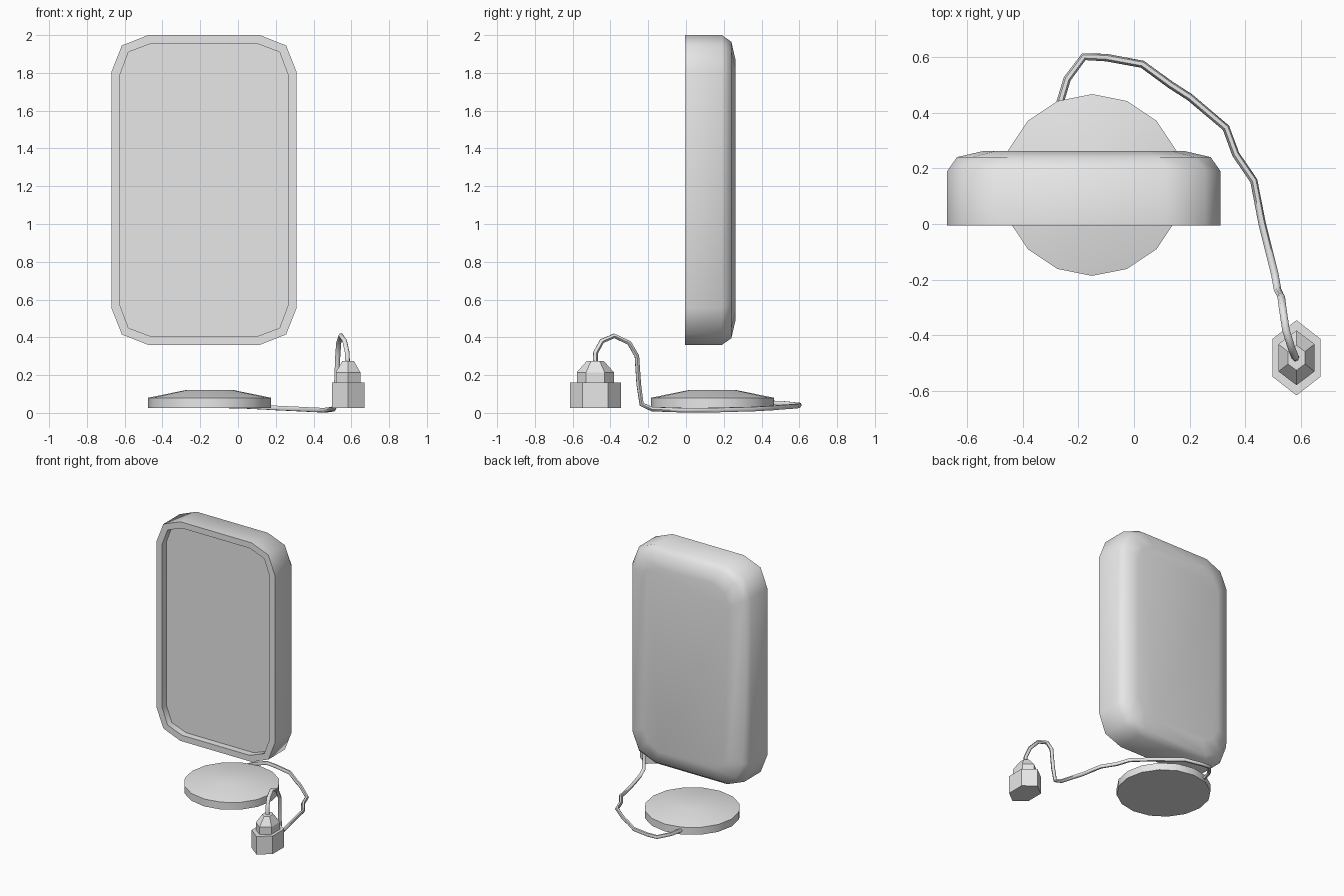
import bpy, bmesh, math

if "Cube" in bpy.data.objects:
    bpy.data.objects.remove(bpy.data.objects["Cube"])

grey = bpy.data.materials.new("plain grey")
grey.diffuse_color = (0.8, 0.8, 0.8, 1)
grey.use_nodes = True
grey.node_tree.nodes["Principled BSDF"].inputs["Base Color"].default_value = grey.diffuse_color


def finish(ob, angle):
    ob.data.materials.append(grey)
    bpy.ops.object.select_all(action='DESELECT')
    ob.select_set(True)
    bpy.context.view_layer.objects.active = ob
    bpy.ops.object.shade_smooth_by_angle(angle=math.radians(angle))


def loft(name, rings, angle):
    """Skin a stack of equal-length rings and cap both ends."""
    bm = bmesh.new()
    loops = [[bm.verts.new(p) for p in r] for r in rings]
    n = len(loops[0])
    for a, b in zip(loops, loops[1:]):
        for i in range(n):
            j = (i + 1) % n
            bm.faces.new((a[i], a[j], b[j], b[i]))
    bm.faces.new(loops[0][::-1])
    bm.faces.new(loops[-1])
    bmesh.ops.recalc_face_normals(bm, faces=bm.faces)
    me = bpy.data.meshes.new(name)
    bm.to_mesh(me)
    bm.free()
    ob = bpy.data.objects.new(name, me)
    bpy.context.collection.objects.link(ob)
    finish(ob, angle)


def screen_ring(y, hw, hh, c1, c2):
    """Rounded-corner outline: half width, half height, corner size, corner cut."""
    q = [(hw, hh - c1), (hw - c2, hh - c2), (hw - c1, hh)]
    pts = q + [(-x, z) for x, z in q[::-1]] + [(-x, -z) for x, z in q] + [(x, -z) for x, z in q[::-1]]
    return [(x - 0.18, y, z + 1.18) for x, z in pts]


def disc(cx, cy, z, rx, ry, n, start=0.0):
    return [(cx + rx * math.cos(start + 2 * math.pi * i / n),
             cy + ry * math.sin(start + 2 * math.pi * i / n), z) for i in range(n)]


# Screen housing: recessed front panel, rim, sides, rounded back
loft("screen_housing", [
    screen_ring(0.045, 0.445, 0.775, 0.165, 0.045),
    screen_ring(-0.005, 0.445, 0.775, 0.165, 0.045),
    screen_ring(-0.005, 0.49, 0.82, 0.195, 0.055),
    screen_ring(0.19, 0.49, 0.82, 0.195, 0.055),
    screen_ring(0.24, 0.455, 0.785, 0.18, 0.055),
    screen_ring(0.262, 0.36, 0.69, 0.14, 0.045),
], 50)

# Round base with a shallow cone top
loft("base_disc", [disc(-0.15, 0.14, z, r, r, 16, math.pi / 2)
                   for z, r in ((0.025, 0.326), (0.08, 0.326), (0.122, 0.12))], 40)

# Six-sided power plug
loft("plug", [disc(0.583, -0.48, z, rx, ry, 6, math.pi / 2)
              for z, rx, ry in ((0.025, 0.1, 0.135), (0.16, 0.1, 0.135), (0.16, 0.075, 0.098),
                                (0.215, 0.075, 0.098), (0.275, 0.035, 0.045))], 30)

# Power cable from the base to the plug
path = [(-0.27, 0.42, 0.055), (-0.24, 0.52, 0.05), (-0.18, 0.6, 0.042), (-0.1, 0.597, 0.038),
        (0.03, 0.573, 0.035), (0.13, 0.5, 0.03), (0.2, 0.455, 0.026), (0.33, 0.345, 0.02),
        (0.365, 0.25, 0.018), (0.43, 0.155, 0.015), (0.46, 0.0, 0.014), (0.505, -0.18, 0.02),
        (0.515, -0.235, 0.045), (0.522, -0.25, 0.15), (0.528, -0.26, 0.3), (0.533, -0.3, 0.37),
        (0.545, -0.38, 0.408), (0.565, -0.445, 0.38), (0.578, -0.478, 0.32), (0.58, -0.48, 0.26)]
cu = bpy.data.curves.new("cable", 'CURVE')
cu.dimensions = '3D'
cu.bevel_depth = 0.0135
cu.bevel_resolution = 1
cu.use_fill_caps = True
sp = cu.splines.new('POLY')
sp.points.add(len(path) - 1)
for p, co in zip(sp.points, path):
    p.co = (*co, 1)
cable = bpy.data.objects.new("cable", cu)
bpy.context.collection.objects.link(cable)
bpy.ops.object.select_all(action='DESELECT')
cable.select_set(True)
bpy.context.view_layer.objects.active = cable
bpy.ops.object.convert(target='MESH')
finish(bpy.context.view_layer.objects.active, 60)
